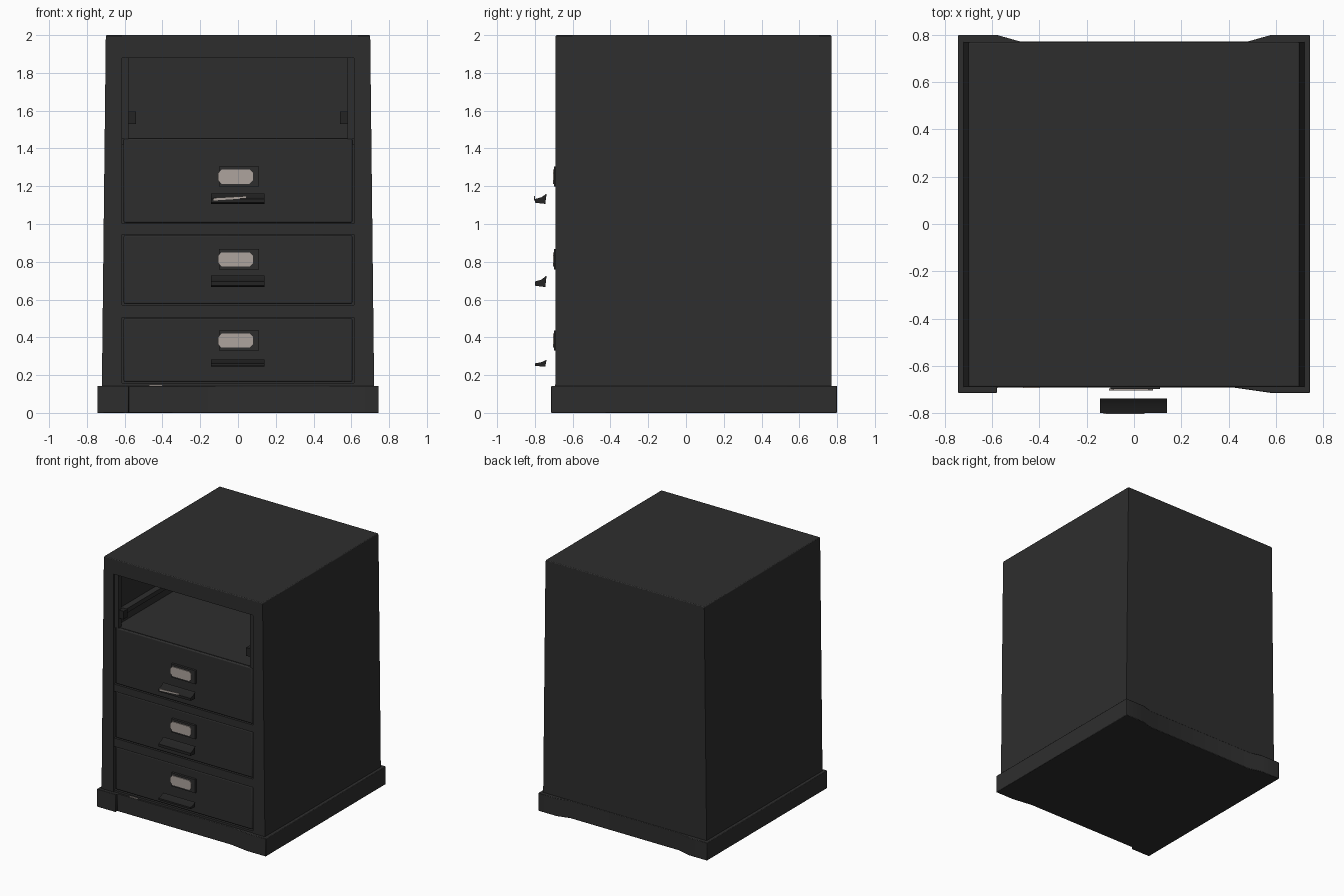
import bpy, bmesh, math

if "Cube" in bpy.data.objects:
    bpy.data.objects.remove(bpy.data.objects["Cube"])

def mat(name, c):
    m = bpy.data.materials.new(name)
    m.diffuse_color = (*c, 1)
    m.use_nodes = True
    m.node_tree.nodes["Principled BSDF"].inputs["Base Color"].default_value = m.diffuse_color
    return m

DARK = mat("charcoal_metal", (0.027, 0.027, 0.027))
PULL = mat("black_pull", (0.017, 0.017, 0.017))
CARD = mat("beige_card", (0.42, 0.37, 0.34))

def finish(name, bm, m, bevel=0.0):
    bmesh.ops.recalc_face_normals(bm, faces=bm.faces)
    me = bpy.data.meshes.new(name)
    bm.to_mesh(me)
    bm.free()
    ob = bpy.data.objects.new(name, me)
    bpy.context.collection.objects.link(ob)
    me.materials.append(m)
    if bevel:
        b = ob.modifiers.new("bevel", 'BEVEL')
        b.width = bevel
        b.segments = 2
    bpy.ops.object.select_all(action='DESELECT')
    bpy.context.view_layer.objects.active = ob
    ob.select_set(True)
    bpy.ops.object.shade_smooth_by_angle(angle=math.radians(35))
    return ob

def box(name, x0, x1, y0, y1, z0, z1, m=DARK, bevel=0.0):
    bm = bmesh.new()
    bmesh.ops.create_cube(bm, size=1)
    for v in bm.verts:
        v.co = (x1 if v.co.x > 0 else x0, y1 if v.co.y > 0 else y0, z1 if v.co.z > 0 else z0)
    return finish(name, bm, m, bevel)

def prism(name, pts, axis, a, b, m=DARK, bevel=0.0):
    """Extrude a 2D outline along an axis from a to b."""
    def place(p, t):
        return {'x': (t, p[0], p[1]), 'y': (p[0], t, p[1]), 'z': (p[0], p[1], t)}[axis]
    bm = bmesh.new()
    lo = [bm.verts.new(place(p, a)) for p in pts]
    hi = [bm.verts.new(place(p, b)) for p in pts]
    bm.faces.new(lo)
    bm.faces.new(hi)
    for i in range(len(pts)):
        j = (i + 1) % len(pts)
        bm.faces.new((lo[i], lo[j], hi[j], hi[i]))
    return finish(name, bm, m, bevel)

F, B = -0.69, 0.77   # front and back of the carcass

# Carcass: tapered sides, top, header, back and bottom
for s, side in ((-1, "left"), (1, "right")):
    prism(side + "_side_panel", [(s * 0.722, 0.02), (s * 0.615, 0.02), (s * 0.615, 1.99), (s * 0.70, 1.99)],
          'y', F, B)
    # Compartment stile, runner and runner bracket
    box(side + "_compartment_stile", *sorted((s * 0.58, s * 0.62)), -0.68, -0.64, 1.45, 1.90)
    box(side + "_runner", *sorted((s * 0.565, s * 0.617)), -0.64, 0.70, 1.545, 1.58)
    box(side + "_runner_bracket", *sorted((s * 0.54, s * 0.582)), -0.67, -0.62, 1.53, 1.595, PULL)
box("top_panel", -0.70, 0.70, F, B, 1.92, 2.0, bevel=0.006)
box("front_header", -0.62, 0.62, F, -0.64, 1.88, 1.93)
box("back_panel", -0.62, 0.62, 0.73, B, 0.02, 1.93)
box("compartment_floor", -0.62, 0.62, -0.665, 0.74, 1.42, 1.455)

# Rails between the drawers
for i, (z0, z1) in enumerate(((0.12, 0.158), (0.505, 0.572), (0.945, 1.002))):
    box(f"drawer_rail_{i + 1}", -0.62, 0.62, -0.685, 0.74, z0, z1)

# Plinth with corner feet standing proud of front and back
prism("plinth", [(-0.745, -0.715), (-0.58, -0.715), (-0.58, -0.692), (0.42, -0.692), (0.58, -0.715),
                 (0.745, -0.715), (0.745, 0.80), (0.58, 0.80), (0.48, 0.772), (-0.48, 0.772),
                 (-0.58, 0.80), (-0.745, 0.80)], 'z', 0.0, 0.142, bevel=0.004)
box("plinth_scratch", -0.47, -0.40, -0.694, -0.688, 0.143, 0.150, CARD)

# Drawers: front, label frame, card and cup pull
drawers = ((0.163, 0.502, 0.33, 0.262, 0.022), (0.576, 0.942, 0.76, 0.695, 0.036),
           (1.006, 1.452, 1.198, 1.132, 0.032))
for i, (z0, z1, zl, zh, h) in enumerate(drawers):
    n = f"drawer_{i + 1}_"
    box(n + "front", -0.605, 0.605, -0.68, -0.60, z0, z1, bevel=0.008)
    box(n + "label_frame", -0.10, 0.11, -0.698, -0.675, zl, zl + 0.107)
    a, b, c = zl + 0.015, zl + 0.09, 0.018
    prism(n + "card", [(-0.105 + c, a), (0.08 - c, a), (0.08, a + c), (0.08, b - c),
                       (0.08 - c, b), (-0.105 + c, b), (-0.105, b - c), (-0.105, a + c)],
          'y', -0.704, -0.697, CARD)
    prism(n + "pull", [(-0.80, zh - h * 0.6), (-0.745, zh - h * 0.8), (-0.738, zh + h * 0.9),
                       (-0.765, zh + h * 0.3), (-0.80, zh)], 'x', -0.143, 0.14, PULL)
# Worn highlight on the top pull
prism("pull_highlight", [(-0.13, 1.124), (0.045, 1.136), (0.045, 1.148), (-0.13, 1.138)],
      'y', -0.804, -0.799, CARD)
